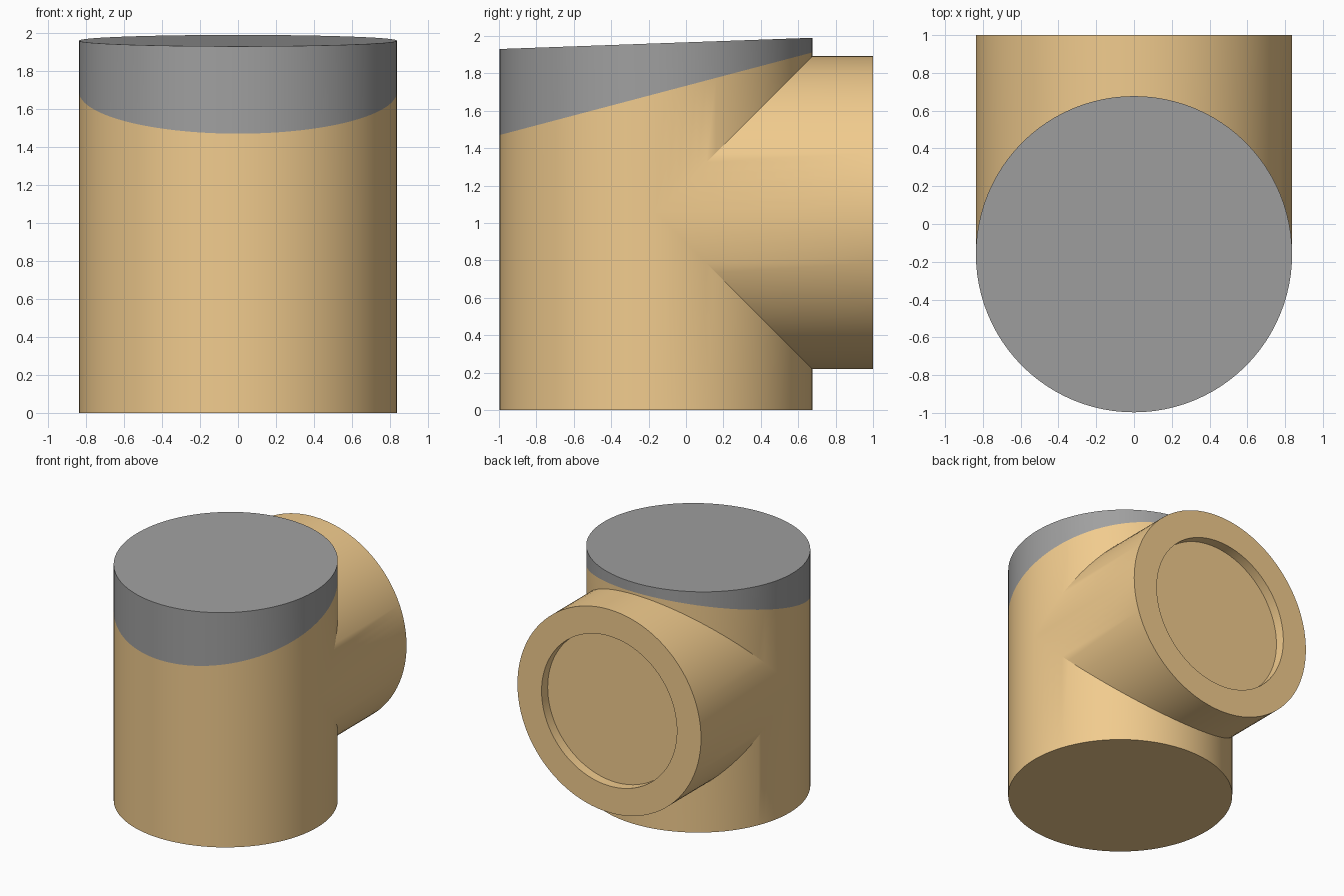
import bpy, bmesh
from math import sin, cos, pi

if "Cube" in bpy.data.objects:
    bpy.data.objects.remove(bpy.data.objects["Cube"])

N = 96             # sides of both cylinders
R = 0.837          # shared radius
YC = -0.16         # axis of the upright body
ZC = 1.055         # axis of the side pipe
HOLE, DEPTH = 0.617, 0.08
ANG = [2 * pi * i / N for i in range(N)]


def slope(y, front, back):
    """Height of a tilted plane running from the front to the back of the body."""
    return front + (back - front) * (y - YC + R) / (2 * R)


def ring(bm, fn):
    return [bm.verts.new(fn(a)) for a in ANG]


def bridge(bm, r1, r2):
    for i in range(N):
        j = (i + 1) % N
        bm.faces.new((r1[i], r1[j], r2[j], r2[i]))


def upright(height):
    """Point on the upright cylinder; height is a function of (angle, y)."""
    def fn(a):
        y = YC + R * sin(a)
        return (R * cos(a), y, height(a, y))
    return fn


def finish(bm, name, color):
    bmesh.ops.remove_doubles(bm, verts=bm.verts, dist=1e-5)
    bmesh.ops.dissolve_degenerate(bm, edges=bm.edges, dist=1e-5)
    bmesh.ops.recalc_face_normals(bm, faces=bm.faces)
    mesh = bpy.data.meshes.new(name)
    bm.to_mesh(mesh)
    bm.free()
    ob = bpy.data.objects.new(name, mesh)
    bpy.context.collection.objects.link(ob)
    mat = bpy.data.materials.new(name + "_paint")
    mat.diffuse_color = color
    mat.use_nodes = True
    mat.node_tree.nodes["Principled BSDF"].inputs["Base Color"].default_value = mat.diffuse_color
    mesh.materials.append(mat)
    bpy.ops.object.select_all(action='DESELECT')
    ob.select_set(True)
    bpy.context.view_layer.objects.active = ob
    bpy.ops.object.shade_smooth_by_angle(angle=0.5)


# Upright body, split along the mitred seam where the pipe joins its back
bm = bmesh.new()
base = ring(bm, upright(lambda a, y: 0))
seam_low = ring(bm, upright(lambda a, y: ZC - max(0, R * sin(a))))
seam_high = ring(bm, upright(lambda a, y: ZC + max(0, R * sin(a))))
rim = ring(bm, upright(lambda a, y: slope(y, 1.47, 1.912)))
bridge(bm, base, seam_low)
bridge(bm, seam_high, rim)
bm.faces.new(base)
bm.faces.new(rim)

# Side pipe: seam, outer end, recess wall and floor
pipe = [ring(bm, lambda a, r=r, y=y: (r * cos(a), y(a), ZC + r * sin(a))) for r, y in (
    (R, lambda a: YC + abs(R * sin(a))),
    (R, lambda a: 1.0),
    (HOLE, lambda a: 1.0),
    (HOLE, lambda a: 1.0 - DEPTH))]
for r1, r2 in zip(pipe, pipe[1:]):
    bridge(bm, r1, r2)
bm.faces.new(pipe[-1])
finish(bm, "pipe_body", (0.88, 0.60, 0.27, 1))

# Tilted wedge cap on top
bm = bmesh.new()
low = ring(bm, upright(lambda a, y: slope(y, 1.47, 1.912)))
high = ring(bm, upright(lambda a, y: slope(y, 1.93, 1.99)))
bridge(bm, low, high)
bm.faces.new(low)
bm.faces.new(high)
finish(bm, "wedge_cap", (0.35, 0.35, 0.35, 1))
